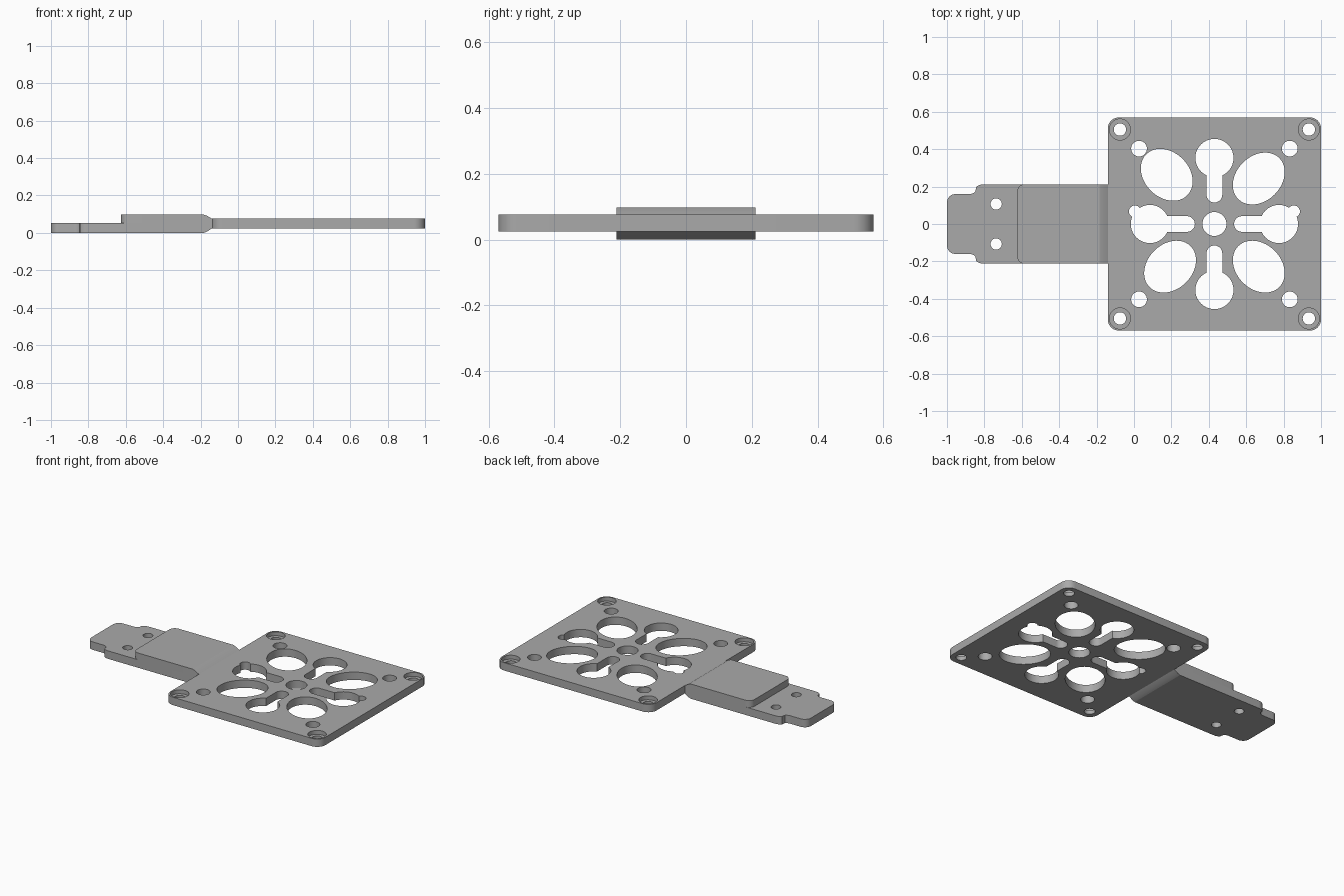
import bpy, bmesh
from math import sin, cos, pi, radians
from mathutils import Vector

cube = bpy.data.objects.get("Cube")
if cube:
    bpy.data.objects.remove(cube, do_unlink=True)

metal = bpy.data.materials.new("plain grey")
metal.use_nodes = True
grey = (0.4, 0.4, 0.4, 1)
metal.diffuse_color = grey
metal.node_tree.nodes["Principled BSDF"].inputs["Base Color"].default_value = grey

CX = 0.43                      # plate centre in x
LOW, HIGH = 0.024, 0.076       # plate underside and top
TONGUE_TOP, BLOCK_TOP = 0.053, 0.098
HALF = 0.212                   # arm half width


def arc(x, y, r, start, end, n=10):
    return [(x + r * cos(radians(start + (end - start) * i / n)),
             y + r * sin(radians(start + (end - start) * i / n))) for i in range(n + 1)]


def ellipse(x, y, a, b, turn=0, n=64):
    t = radians(turn)
    pts = [(a * cos(2 * pi * i / n), b * sin(2 * pi * i / n)) for i in range(n)]
    return [(x + u * cos(t) - v * sin(t), y + u * sin(t) + v * cos(t)) for u, v in pts]


def prism(name, points, bottom, top, upright=False):
    """Extrude an outline along z, or along y when it is an upright profile."""
    bm = bmesh.new()
    place = (lambda u, v: (u, bottom, v)) if upright else (lambda u, v: (u, v, bottom))
    face = bm.faces.new([bm.verts.new(place(u, v)) for u, v in points])
    rise = Vector((0, top - bottom, 0)) if upright else Vector((0, 0, top - bottom))
    new = bmesh.ops.extrude_face_region(bm, geom=[face])["geom"]
    bmesh.ops.translate(bm, vec=rise, verts=[g for g in new if isinstance(g, bmesh.types.BMVert)])
    bmesh.ops.recalc_face_normals(bm, faces=bm.faces)
    mesh = bpy.data.meshes.new(name)
    bm.to_mesh(mesh)
    bm.free()
    mesh.materials.append(metal)
    obj = bpy.data.objects.new(name, mesh)
    bpy.context.collection.objects.link(obj)
    return obj


def select(obj):
    bpy.ops.object.select_all(action="DESELECT")
    obj.select_set(True)
    bpy.context.view_layer.objects.active = obj


def cut(target, points, bottom=-0.1, top=0.2):
    cutter = prism("cutter", points, bottom, top)
    cutter.hide_render = True
    mod = target.modifiers.new("hole", "BOOLEAN")
    mod.operation, mod.solver, mod.object = "DIFFERENCE", "EXACT", cutter
    select(target)
    bpy.ops.object.modifier_apply(modifier=mod.name)
    bpy.data.objects.remove(cutter, do_unlink=True)


# Square mounting plate with rounded corners
s, r = 0.57, 0.06
outline = []
for k, (sx, sy) in enumerate([(1, 1), (-1, 1), (-1, -1), (1, -1)]):
    outline += arc(CX + sx * (s - r), sy * (s - r), r, 90 * k, 90 * k + 90)
plate = prism("mounting_plate", outline, LOW, HIGH)

# Corner screw holes with counterbores, and the inner round holes
for sx in (-1, 1):
    for sy in (-1, 1):
        x, y = CX + sx * 0.505, sy * 0.505
        cut(plate, ellipse(x, y, 0.056, 0.056), bottom=0.05)
        cut(plate, ellipse(x, y, 0.033, 0.033))
        cut(plate, ellipse(CX + sx * 0.403, sy * 0.403, 0.042, 0.042))
cut(plate, ellipse(CX, 0, 0.064, 0.064))

# Oval openings pointing at the centre
for x, y, turn in [(0.175, 0.263, -45), (0.667, 0.243, 45),
                   (0.193, -0.228, 45), (0.667, -0.228, -45)]:
    cut(plate, ellipse(x, y, 0.155, 0.12, turn))


# Keyholes: a round end with a slot towards the centre
def keyhole(turn, reach, slot_end, radius=0.102, half=0.042):
    gap = 24.3                 # half angle where the slot meets the circle
    pts = arc(reach, 0, radius, -180 + gap, 180 - gap, 48) + arc(slot_end, 0, half, 90, 270, 16)
    t = radians(turn)
    return [(CX + u * cos(t) - v * sin(t), u * sin(t) + v * cos(t)) for u, v in pts]


for turn in (0, 180):
    cut(plate, keyhole(turn, 0.345, 0.147))
for turn in (90, 270):
    cut(plate, keyhole(turn, 0.353, 0.157))
for sx in (-1, 1):             # small relief beside the side keyholes
    cut(plate, ellipse(CX + sx * 0.425, 0.067, 0.032, 0.032))

# Thin tongue with a narrowed tip and two holes
side = (arc(-0.955, 0.115, 0.045, 180, 90) + arc(-0.88, 0.205, 0.045, 270, 315, 6)
        + arc(-0.805, 0.152, 0.06, 130, 90, 6))
side.append((-0.184, HALF))
tongue = prism("tongue", side + [(x, -y) for x, y in reversed(side)], 0, TONGUE_TOP)
for y in (-0.107, 0.107):
    cut(tongue, ellipse(-0.737, y, 0.03, 0.03))

# Raised block on the tongue, rounded at its free end
r = 0.04
edge = arc(-0.625 + r, HALF - r, r, 180, 90) + [(-0.184, HALF)]
block = prism("arm_block", edge + [(x, -y) for x, y in reversed(edge)], TONGUE_TOP, BLOCK_TOP)

# Tapered neck joining the block to the plate
neck = prism("neck", [(-0.184, 0), (-0.165, 0.007), (-0.14, LOW), (-0.14, HIGH),
                      (-0.165, BLOCK_TOP - 0.007), (-0.184, BLOCK_TOP)], -HALF, HALF, upright=True)

for obj in (plate, tongue, block, neck):
    select(obj)
    bpy.ops.object.shade_smooth_by_angle(angle=radians(18))
